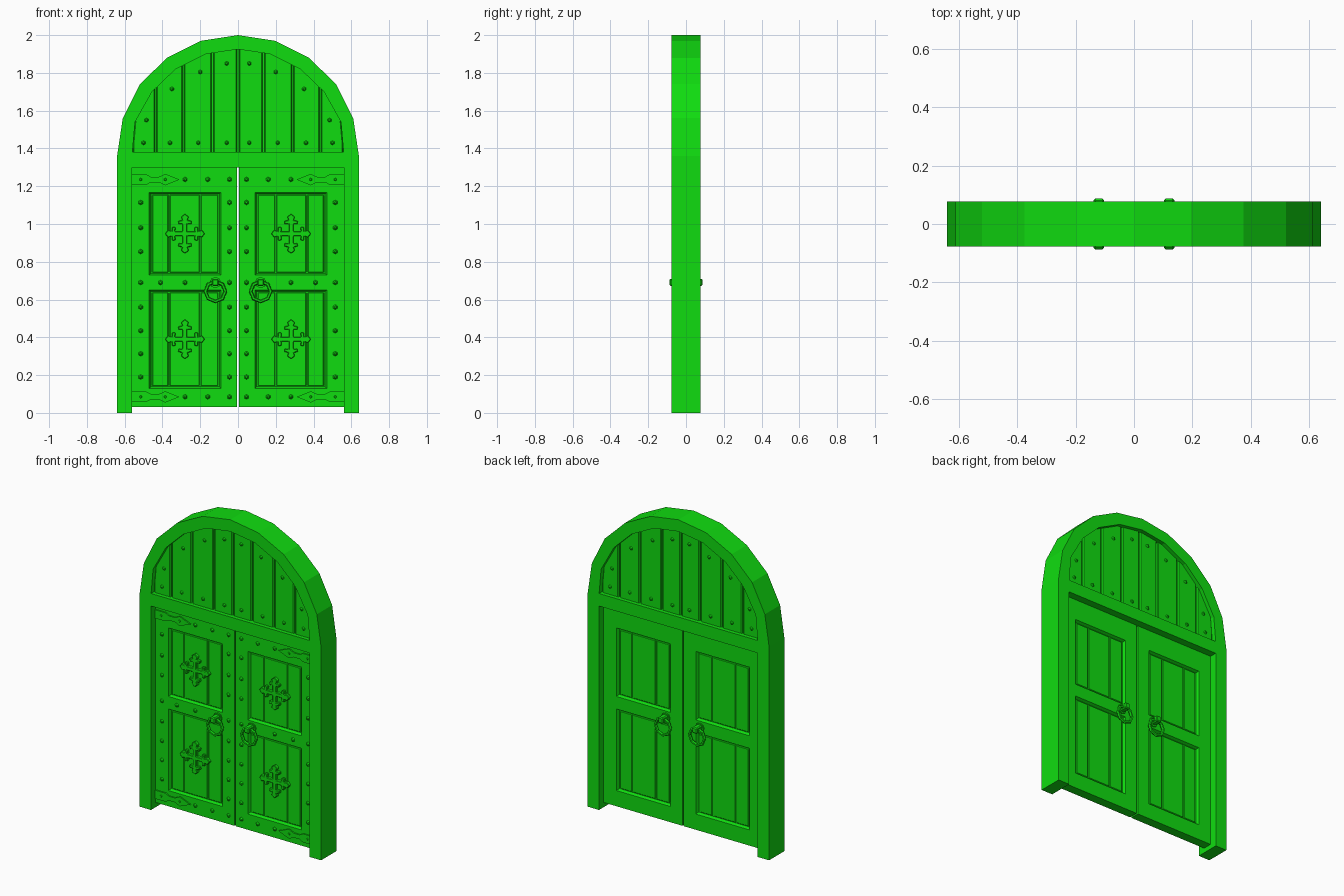
import bpy, bmesh, math
from mathutils import Matrix, Vector

if "Cube" in bpy.data.objects:
    bpy.data.objects.remove(bpy.data.objects["Cube"], do_unlink=True)

green = bpy.data.materials.new("bright green")
green.use_nodes = True
green.diffuse_color = (0.005, 0.72, 0.005, 1)
green.node_tree.nodes["Principled BSDF"].inputs["Base Color"].default_value = green.diffuse_color

FRAME, PLANK, LEAF, PANEL = 0.077, 0.052, 0.03, 0.018   # half depths


def finish(bm, name, bevel=0):
    bmesh.ops.recalc_face_normals(bm, faces=bm.faces)
    mesh = bpy.data.meshes.new(name)
    bm.to_mesh(mesh)
    bm.free()
    obj = bpy.data.objects.new(name, mesh)
    bpy.context.collection.objects.link(obj)
    mesh.materials.append(green)
    if bevel:
        mod = obj.modifiers.new("edge", "BEVEL")
        mod.width = bevel
        mod.segments = 1
        mod.limit_method = 'ANGLE'
        mod.angle_limit = math.radians(50)
    return obj


def add_prism(bm, points, y0, y1):
    """Extrude an outline in x and z from y0 to y1."""
    face = bm.faces.new([bm.verts.new((x, y0, z)) for x, z in points])
    out = bmesh.ops.extrude_face_region(bm, geom=[face])
    verts = [g for g in out["geom"] if isinstance(g, bmesh.types.BMVert)]
    bmesh.ops.translate(bm, verts=verts, vec=(0, y1 - y0, 0))


def prism(name, points, y0, y1, bevel=0):
    bm = bmesh.new()
    add_prism(bm, points, y0, y1)
    return finish(bm, name, bevel)


def rect(x0, x1, z0, z1):
    return [(x0, z0), (x1, z0), (x1, z1), (x0, z1)]


def mirrored(points):
    return points + [(-x, z) for x, z in reversed(points) if x > 0]


# Arched frame
outer = mirrored([(.64, 0), (.64, 1.36), (.61, 1.56), (.52, 1.74), (.375, 1.88), (.195, 1.97), (0, 2)])
arch = [(.56, 1.37), (.545, 1.54), (.455, 1.70), (.33, 1.82), (.17, 1.90), (0, 1.925)]
inner = mirrored([(.56, 0)] + arch)
prism("arched_frame", outer + inner[::-1], -FRAME, FRAME)
prism("lintel", rect(-.562, .562, 1.30, 1.38), -FRAME, FRAME)


# Planks filling the arch
def arch_top(x):
    x = abs(x)
    for (xa, za), (xb, zb) in zip(arch, arch[1:]):
        if xb <= x <= xa:
            return za + (zb - za) * (xa - x) / (xa - xb) + .02
    return arch[0][1]


prism("arch_core", mirrored([(.56, 1.36)] + arch), -.036, .036)
edges = [-.56, -.435, -.29, -.135, 0, .135, .29, .435, .56]
for a, b in zip(edges, edges[1:]):
    a, b = a + .004, b - .004
    breaks = sorted({s * x for x, z in arch for s in (1, -1) if a < s * x < b}, reverse=True)
    top = [(x, arch_top(x)) for x in [b] + breaks + [a]]
    prism("arch_plank", [(a, 1.36), (b, 1.36)] + top, -PLANK, PLANK, .006)

# Door leaves with recessed panels on both faces
px = (.09, .47)
pz = ((.13, .65), (.73, 1.167))
for s, side in ((1, "left"), (-1, "right")):
    bm = bmesh.new()
    bmesh.ops.create_cube(bm, size=1)
    bmesh.ops.scale(bm, verts=bm.verts, vec=(.556, 2 * LEAF, 1.272))
    bmesh.ops.translate(bm, verts=bm.verts, vec=(s * .283, 0, .666))
    cuts = [((s * x, 0, 0), (1, 0, 0)) for x in px] + [((0, 0, z), (0, 0, 1)) for r in pz for z in r]
    for co, no in cuts:
        bmesh.ops.bisect_plane(bm, geom=bm.verts[:] + bm.edges[:] + bm.faces[:], plane_co=co, plane_no=no)
    bm.normal_update()
    panels = []
    for f in bm.faces:
        c = f.calc_center_median()
        if abs(f.normal.y) > .9 and px[0] < abs(c.x) < px[1] and any(lo < c.z < hi for lo, hi in pz):
            panels.append(f)
    bmesh.ops.inset_individual(bm, faces=panels, thickness=.012, depth=-.018)
    finish(bm, side + "_door_leaf")

    # Panel boards
    for lo, hi in pz:
        for a, b in ((.102, .2), (.2, .365), (.365, .458)):
            board = rect(s * (a + .003), s * (b - .003), lo + .012, hi - .012)
            prism(side + "_panel_board", board, -PANEL, PANEL, .004)

        # Cross ornament on each front panel
        arm = [(.012, .012), (.012, .052), (.034, .05), (.036, .068), (.014, .07), (.02, .09), (0, .105)]
        arm = [(-x, z) for x, z in arm[:-1]][1:] + arm[::-1]
        cross = []
        for k in range(4):
            c, n = math.cos(-k * math.pi / 2), math.sin(-k * math.pi / 2)
            cross += [(s * .281 + x * c - z * n, (lo + hi) / 2 + x * n + z * c) for x, z in arm]
        prism(side + "_cross", cross, -PANEL + .002, -.038, .003)

    # Hinge straps on the front
    half = [(.56, .027), (.485, .027), (.46, .014), (.42, .014), (.385, .03), (.35, .016), (.31, 0)]
    strap = half + [(x, -z) for x, z in half[-2::-1]]
    for z in (.085, 1.235):
        prism(side + "_hinge_strap", [(s * x, z + h) for x, h in strap], -LEAF + .002, -.038)

    # Ring handles on both faces
    for f in (-1, 1):
        mount = rect(s * .12 - .018, s * .12 + .018, .672, .71)
        prism(side + "_handle_mount", mount, f * .028, f * .087, .006)
        plate = [(s * .12 + .03 * math.cos(k * math.pi / 4), .69 + .03 * math.sin(k * math.pi / 4)) for k in range(8)]
        prism(side + "_handle_plate", plate, f * .028, f * .038)
        bpy.ops.mesh.primitive_torus_add(major_segments=8, minor_segments=6, major_radius=.053, minor_radius=.010,
                                         location=(s * .12, f * .06, .643), rotation=(math.pi / 2, 0, 0))
        ring = bpy.context.object
        ring.name = side + "_ring_handle"
        ring.data.materials.append(green)


# Studs
def studs(name, places, depth, face):
    bm = bmesh.new()
    for x, z in places:
        for s in (1, -1):
            m = Matrix.Translation((s * x, face * (depth + .004), z)) @ Matrix.Rotation(face * -math.pi / 2, 4, 'X')
            bmesh.ops.create_cone(bm, cap_ends=True, segments=6, radius1=.013, radius2=.005, depth=.012, matrix=m)
    finish(bm, name)


rows = [.085, .19, .313, .435, .56, .69, .854, .98, 1.114, 1.236]
door_studs = [(x, z) for z in rows for x in (.045, .515)]
door_studs += [(x, z) for z in (.085, 1.236) for x in (.16, .28, .385)]
door_studs += [(x, .69) for x in (.28, .41)]
studs("door_studs", door_studs, LEAF + .002, -1)
arch_studs = [(.06, 1.85), (.2, 1.805), (.35, 1.715), (.485, 1.55)]
arch_studs += [(x, 1.43) for x in (.06, .21, .36, .5)]
for face, side in ((-1, "front"), (1, "back")):
    studs(side + "_arch_studs", arch_studs, PLANK, face)
